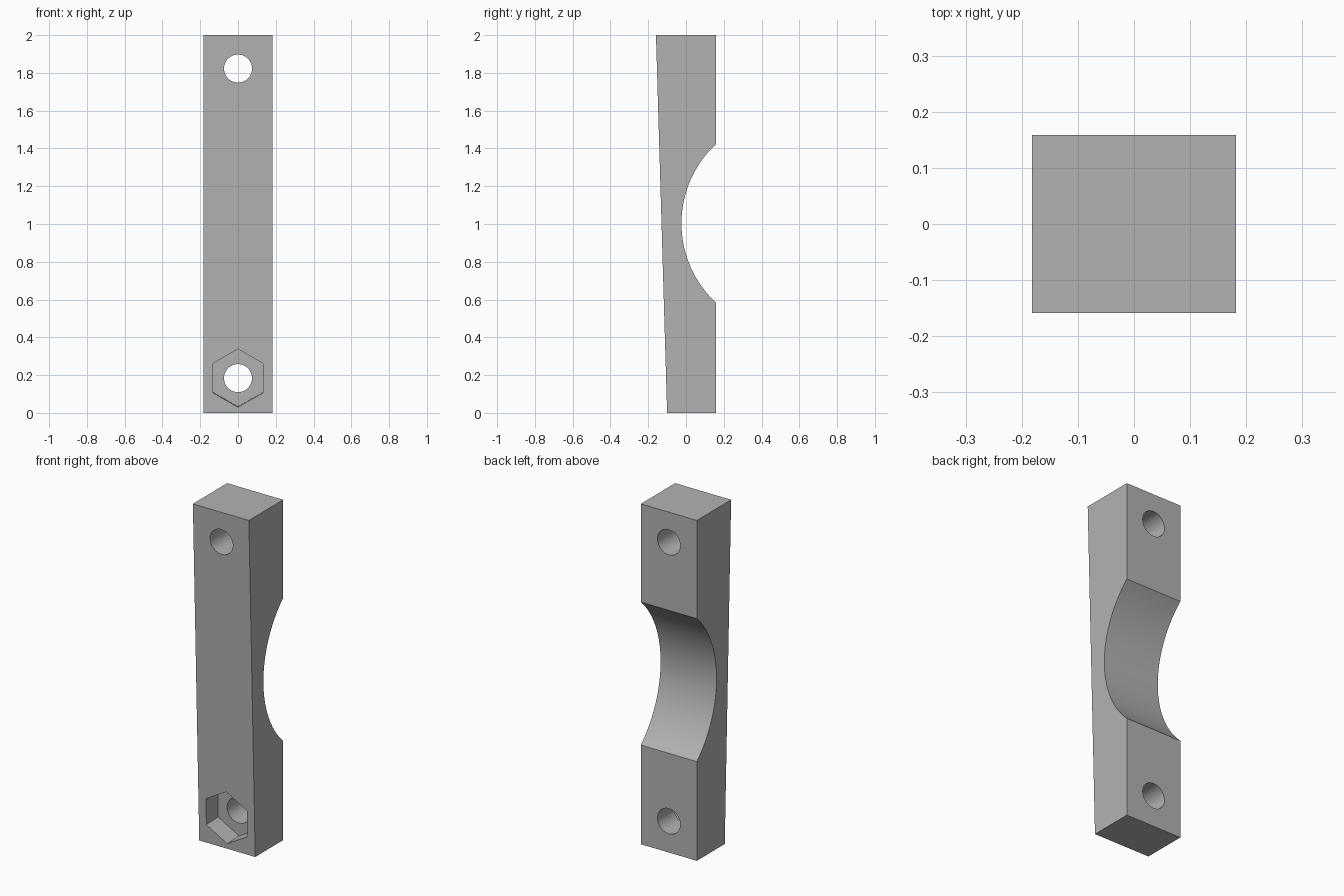
import bpy, bmesh
from math import sin, cos, pi, asin, radians, atan2
from mathutils import Vector, Matrix

if "Cube" in bpy.data.objects:
    bpy.data.objects.remove(bpy.data.objects["Cube"], do_unlink=True)

WIDTH, HEIGHT = 0.364, 2.0
BACK, FRONT_TOP, FRONT_BOTTOM = 0.159, -0.159, -0.1
HOLE_R, NUT_R, NUT_DEPTH = 0.074, 0.154, 0.11
LOW_Z, HIGH_Z = 0.184, 1.823


def prism(name, points, sweep):
    """Extrude a closed outline along a vector."""
    bm = bmesh.new()
    face = bm.faces.new([bm.verts.new(p) for p in points])
    ext = bmesh.ops.extrude_face_region(bm, geom=[face], use_keep_orig=True)
    moved = [v for v in ext["geom"] if isinstance(v, bmesh.types.BMVert)]
    bmesh.ops.translate(bm, verts=moved, vec=sweep)
    bmesh.ops.recalc_face_normals(bm, faces=bm.faces)
    mesh = bpy.data.meshes.new(name)
    bm.to_mesh(mesh)
    bm.free()
    obj = bpy.data.objects.new(name, mesh)
    bpy.context.collection.objects.link(obj)
    return obj


def ring(radius, sides):
    """Regular polygon in the xz plane with a corner on top."""
    return [Vector((radius * sin(2 * pi * i / sides), 0, radius * cos(2 * pi * i / sides)))
            for i in range(sides)]


def cut(target, cutter):
    cutter.hide_render = True
    mod = target.modifiers.new("cut", "BOOLEAN")
    mod.operation, mod.solver, mod.object = "DIFFERENCE", "EXACT", cutter
    bpy.context.view_layer.objects.active = target
    bpy.ops.object.modifier_apply(modifier=mod.name)
    bpy.data.objects.remove(cutter, do_unlink=True)


# Clamp body: tapered side profile with a round saddle in the back
arc_r, arc_y, arc_z = 0.573, 0.549, 1.003
half = asin(0.42 / arc_r)
steps = 64
x0 = -WIDTH / 2
outline = [(x0, FRONT_TOP, HEIGHT), (x0, FRONT_BOTTOM, 0), (x0, BACK, 0)]
for i in range(steps + 1):
    a = -half + 2 * half * i / steps
    outline.append((x0, arc_y - arc_r * cos(a), arc_z + arc_r * sin(a)))
for i in (3, -1):
    outline[i] = (x0, BACK, outline[i][2])
outline.append((x0, BACK, HEIGHT))
body = prism("clamp_bar", outline, (WIDTH, 0, 0))

# Bolt holes straight through
for z in (LOW_Z, HIGH_Z):
    pts = [p + Vector((0, -0.5, z)) for p in ring(HOLE_R, 64)]
    cut(body, prism("bolt_hole_cutter", pts, (0, 1, 0)))

# Hexagonal nut pocket, square to the sloping front face
slope = atan2(FRONT_BOTTOM - FRONT_TOP, HEIGHT)
tilt = Matrix.Rotation(slope, 3, "X")
front_y = FRONT_BOTTOM + (FRONT_TOP - FRONT_BOTTOM) * LOW_Z / HEIGHT
center = Vector((0, front_y, LOW_Z))
out = 0.1
pts = [center + tilt @ (p + Vector((0, -out, 0))) for p in ring(NUT_R, 6)]
cut(body, prism("nut_pocket_cutter", pts, tilt @ Vector((0, out + NUT_DEPTH, 0))))

# Plain grey finish
grey = bpy.data.materials.new("plain_grey")
grey.use_nodes = True
colour = (0.45, 0.45, 0.45, 1)
grey.diffuse_color = colour
grey.node_tree.nodes["Principled BSDF"].inputs["Base Color"].default_value = colour
body.data.materials.clear()
body.data.materials.append(grey)

bpy.ops.object.select_all(action="DESELECT")
body.select_set(True)
bpy.context.view_layer.objects.active = body
bpy.ops.object.shade_smooth_by_angle(angle=radians(25))
